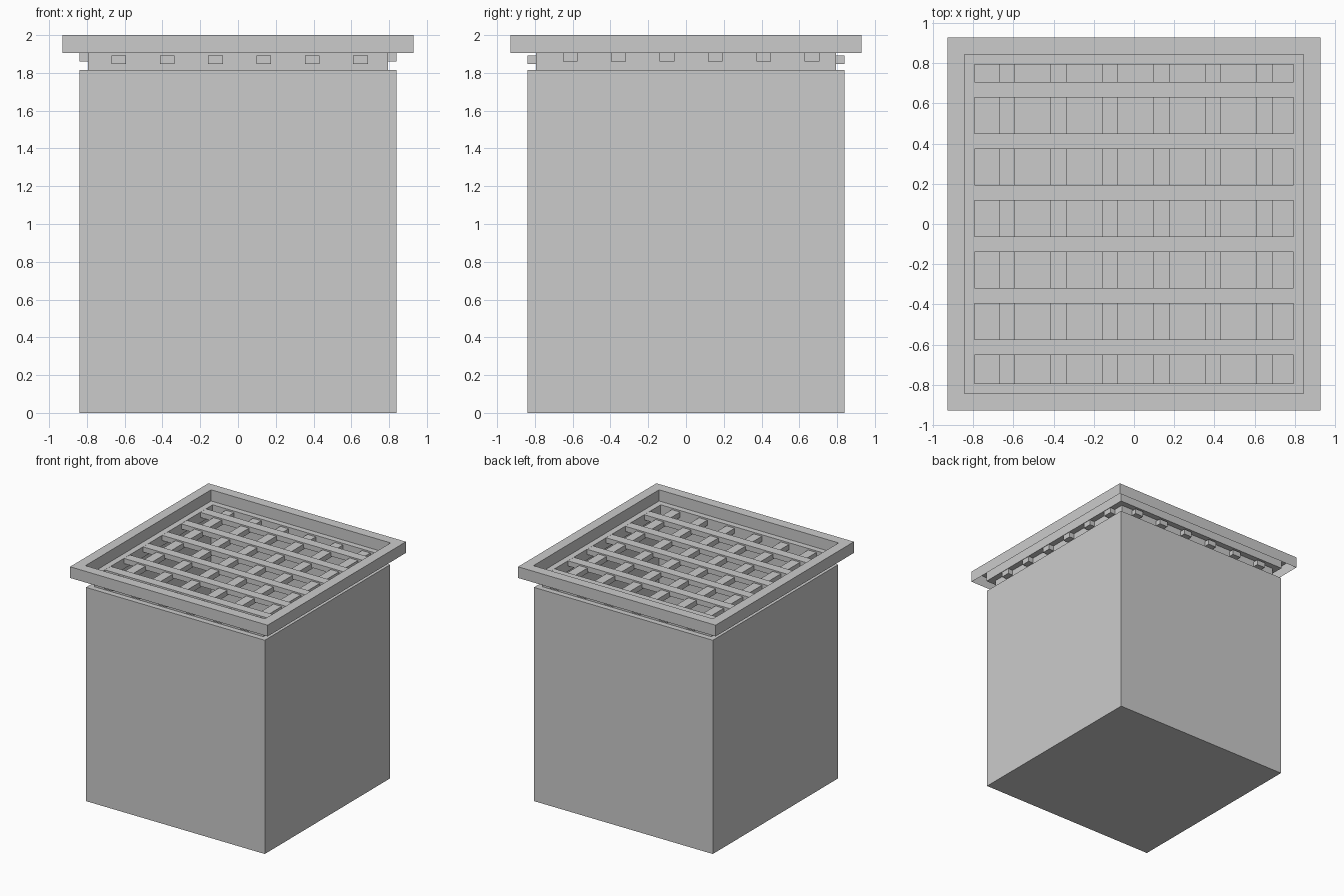
import bpy, bmesh

if "Cube" in bpy.data.objects:
    bpy.data.objects.remove(bpy.data.objects["Cube"])

# Thin-sheet planter body: square profile (half width, height), floor to hollow rim
PROFILE = [(0.84, 0.0), (0.84, 1.815), (0.793, 1.815), (0.793, 1.905),
           (0.843, 1.905), (0.843, 2.0), (0.928, 2.0), (0.928, 1.905)]


def make_object(name, bm):
    mesh = bpy.data.meshes.new(name)
    bm.to_mesh(mesh)
    bm.free()
    obj = bpy.data.objects.new(name, mesh)
    bpy.context.collection.objects.link(obj)
    return obj


def square_shell(name, profile):
    bm = bmesh.new()
    rings = [[bm.verts.new((sx * r, sy * r, z))
              for sx, sy in ((-1, -1), (1, -1), (1, 1), (-1, 1))]
             for r, z in profile]
    bm.faces.new(rings[0][::-1])
    for a, b in zip(rings, rings[1:]):
        for i in range(4):
            j = (i + 1) % 4
            bm.faces.new((a[i], a[j], b[j], b[i]))
    return make_object(name, bm)


def bar(name, centre, size):
    bm = bmesh.new()
    bmesh.ops.create_cube(bm, size=1)
    bmesh.ops.scale(bm, vec=size, verts=bm.verts)
    bmesh.ops.translate(bm, vec=centre, verts=bm.verts)
    return make_object(name, bm)


square_shell("box_with_rim", PROFILE)

# Grate: upper bars along x, lower bars along y, ends poking through the neck
LENGTH, WIDTH, THICK, PITCH = 1.68, 0.078, 0.044, 0.256
for i in range(6):
    bar(f"cross_bar_{i + 1}", (0, -0.613 + i * PITCH, 1.882), (LENGTH, WIDTH, THICK))
    bar(f"long_bar_{i + 1}", (-0.631 + i * PITCH, 0, 1.870), (WIDTH, LENGTH, THICK))
